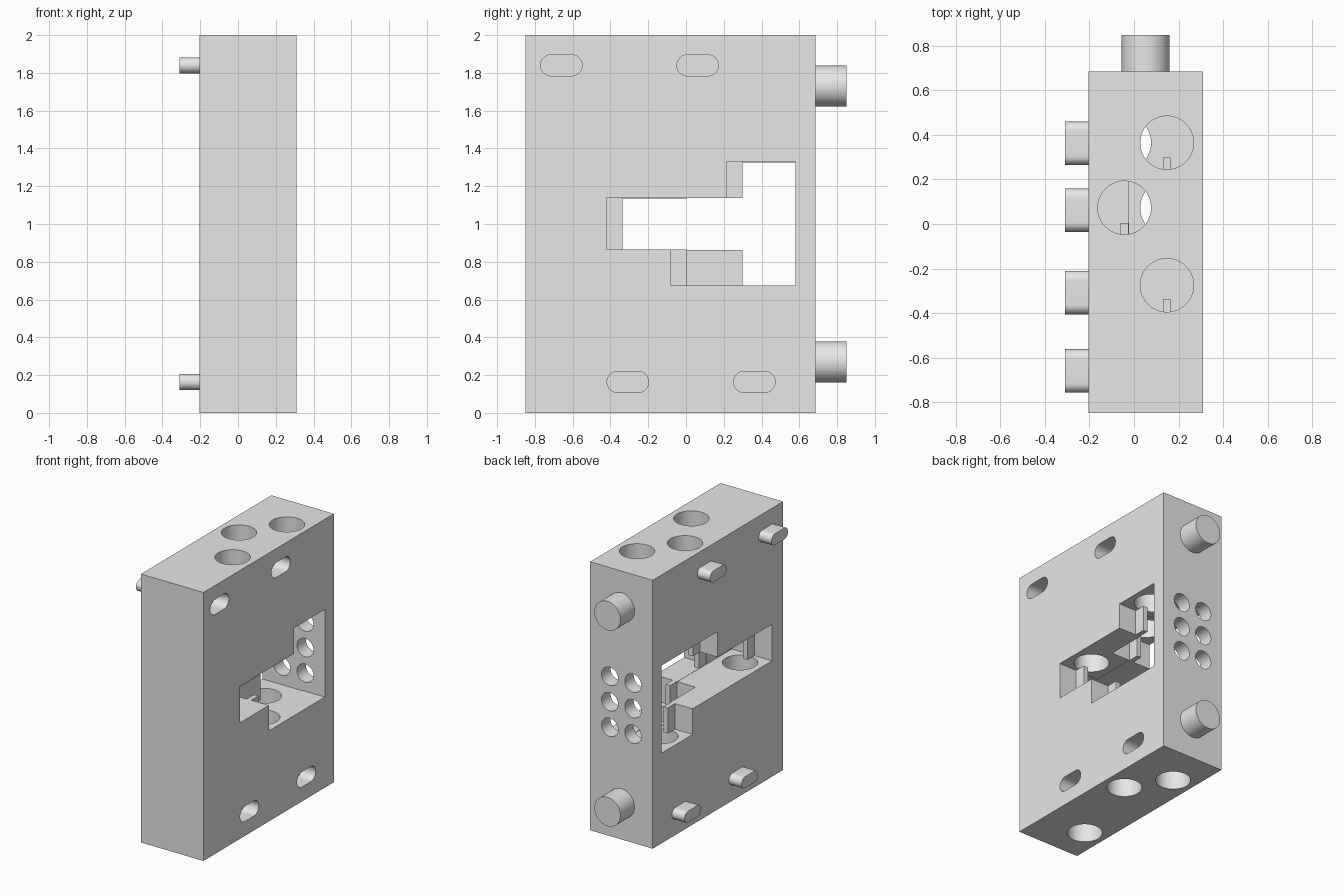
import bpy, bmesh, math
from mathutils import Vector

old = bpy.data.objects.get("Cube")
if old:
    bpy.data.objects.remove(old, do_unlink=True)

grey = bpy.data.materials.new("light_grey")
grey.use_nodes = True
grey.diffuse_color = (0.8, 0.8, 0.8, 1)
grey.node_tree.nodes["Principled BSDF"].inputs["Base Color"].default_value = (0.8, 0.8, 0.8, 1)

CX = 0.0525                      # middle of the block's thickness
LEFT, RIGHT = 0.31, -0.205       # side faces
FRONT, BACK = -0.85, 0.685


def prism(name, points, axis, lo, hi):
    """Extrude a flat outline along x, y or z; points are the other two coordinates in order."""
    k = "xyz".index(axis)

    def place(p, h):
        c = list(p)
        c.insert(k, h)
        return Vector(c)
    bm = bmesh.new()
    face = bm.faces.new([bm.verts.new(place(p, lo)) for p in points])
    out = bmesh.ops.extrude_face_region(bm, geom=[face])
    shift = place((0, 0), hi - lo)
    bmesh.ops.translate(bm, vec=shift, verts=[v for v in out["geom"] if isinstance(v, bmesh.types.BMVert)])
    bmesh.ops.recalc_face_normals(bm, faces=bm.faces)
    mesh = bpy.data.meshes.new(name)
    bm.to_mesh(mesh)
    bm.free()
    mesh.materials.append(grey)
    ob = bpy.data.objects.new(name, mesh)
    bpy.context.collection.objects.link(ob)
    return ob


def smooth(ob):
    bpy.ops.object.select_all(action="DESELECT")
    ob.select_set(True)
    bpy.context.view_layer.objects.active = ob
    bpy.ops.object.shade_smooth_by_angle(angle=math.radians(30))


def rect(u0, u1, v0, v1):
    return [(u0, v0), (u1, v0), (u1, v1), (u0, v1)]


def circle(u, v, r, n=48):
    return [(u + r * math.cos(2 * math.pi * i / n), v + r * math.sin(2 * math.pi * i / n)) for i in range(n)]


def stadium(u, v, length, height, n=16):
    r, pts = height / 2, []
    for side in (1, -1):
        for i in range(n + 1):
            a = math.pi * (i / n - 0.5)
            pts.append((u + side * (length / 2 - r + r * math.cos(a)), v + side * r * math.sin(a)))
    return pts


block = prism("block", rect(RIGHT, LEFT, FRONT, BACK), "z", 0, 2)
cutters = []


def cut(name, *args):
    ob = prism(name, *args)
    ob.hide_render = True
    cutters.append(ob)


# The two halves repeat, turned half a turn about the long axis
for s, end, side in ((1, -0.42, "left"), (-1, -0.72, "right")):
    def X(d):
        return CX + s * d

    def Z(d):
        return 1 + s * d

    # stepped window
    outline = [(end, 0.137), (0.215, 0.137), (0.215, 0.328), (0.58, 0.328),
               (0.58, -0.325), (-0.08, -0.325), (-0.08, -0.135), (end, -0.135)]
    cut(side + "_window_cutter", [(y, Z(d)) for y, d in outline], "x", X(-0.074), X(0.3))

    # vertical bores
    for d, y, depth in ((0.0955, 0.365, 0.28), (-0.0955, 0.073, 0.28), (0.0955, end + 0.145, 0.1)):
        cut(side + "_bore_cutter", circle(X(d), y, 0.12), "z", Z(1.05), Z(depth))

    # small ribs on the window's front walls
    for y, lo, hi in ((end, -0.135, 0.137), (0.215, 0.137, 0.328), (-0.08, -0.325, -0.135)):
        prism(side + "_rib", rect(X(0.0775), X(0.1125), y - 0.01, y + 0.084), "z", Z(lo), Z(hi))

    # holes through the back wall
    for z in (0.81, 1.0, 1.19):
        cut(side + "_back_hole_cutter", circle(X(0.0955), z, 0.068), "y", 0.5, BACK + 0.05)

    # round pegs on the back
    smooth(prism("back_peg", circle(CX, Z(0.73), 0.108), "y", BACK - 0.02, 0.85))

# Flat pegs on one side and matching slots on the other
for y, z in ((-0.66, 1.84), (0.062, 1.84), (-0.308, 0.164), (0.362, 0.164)):
    smooth(prism("side_peg", stadium(y, z, 0.195, 0.085), "x", -0.31, RIGHT + 0.02))
    cut("slot_cutter", stadium(y, z, 0.22, 0.112), "x", LEFT - 0.115, LEFT + 0.05)

# Carve the block
bpy.context.view_layer.objects.active = block
for c in cutters:
    mod = block.modifiers.new(c.name, "BOOLEAN")
    mod.operation, mod.solver, mod.object = "DIFFERENCE", "EXACT", c
    bpy.ops.object.modifier_apply(modifier=mod.name)
for c in cutters:
    bpy.data.objects.remove(c, do_unlink=True)
smooth(block)
